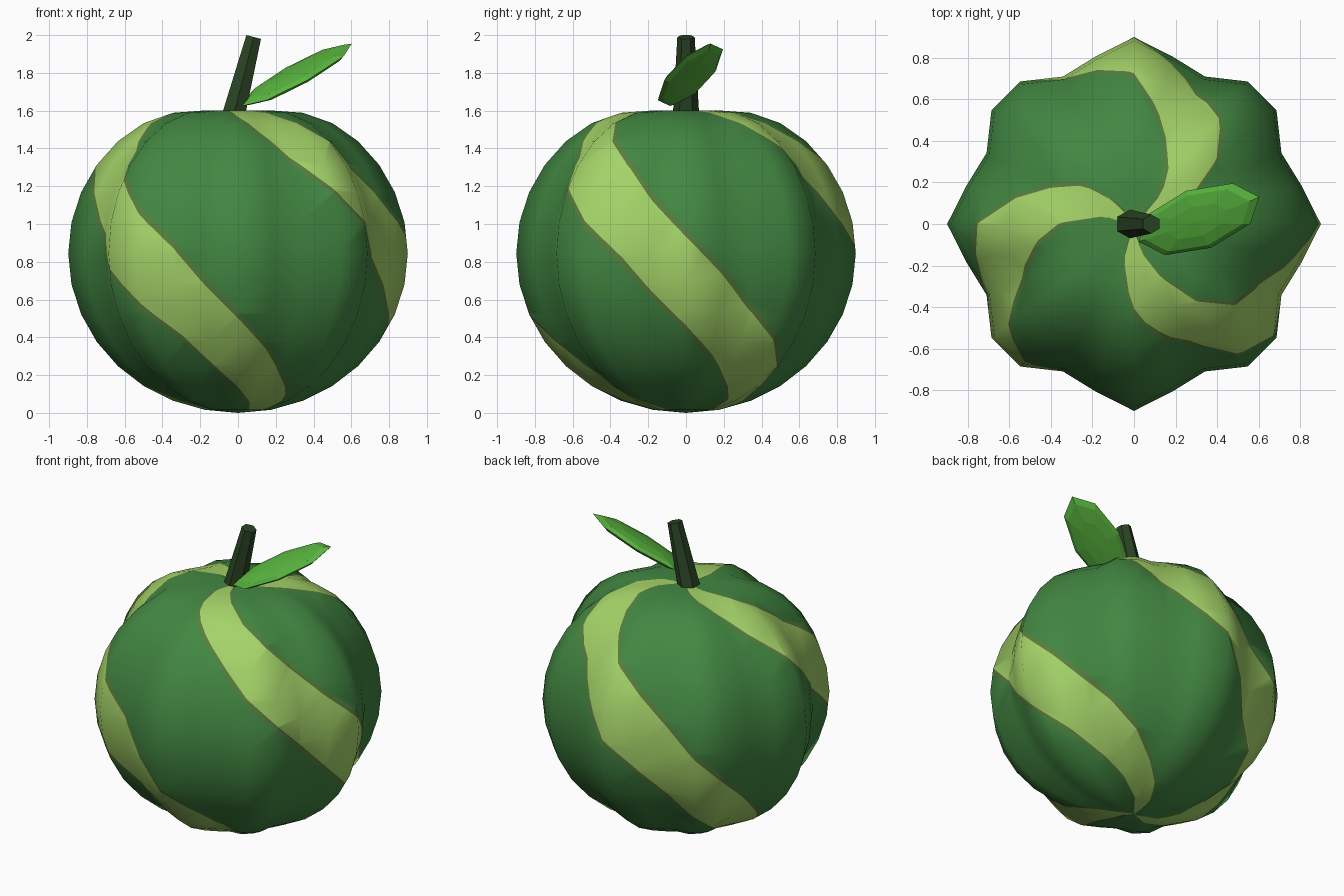
import bpy, bmesh, math
from mathutils import Vector, Matrix

if "Cube" in bpy.data.objects:
    bpy.data.objects.remove(bpy.data.objects["Cube"])


def material(name, srgb):
    m = bpy.data.materials.new(name)
    lin = [((c / 255 + 0.055) / 1.055) ** 2.4 for c in srgb]
    m.diffuse_color = (*lin, 1)
    m.use_nodes = True
    m.node_tree.nodes["Principled BSDF"].inputs["Base Color"].default_value = m.diffuse_color
    return m


RIND = material("dark green rind", (66, 135, 66))
STRIPE = material("light green stripe", (164, 211, 104))
EDGE = material("olive stripe edge", (92, 124, 62))
STEM = material("stem green", (42, 68, 36))
LEAF = material("leaf green", (88, 180, 62))


def make(name, bm, mats, smooth=False):
    bmesh.ops.recalc_face_normals(bm, faces=bm.faces[:])
    for f in bm.faces:
        f.smooth = smooth
    me = bpy.data.meshes.new(name)
    bm.to_mesh(me)
    bm.free()
    for m in mats:
        me.materials.append(m)
    ob = bpy.data.objects.new(name, me)
    bpy.context.collection.objects.link(ob)
    return ob


# --- Fruit body: lobed sphere with a flattened crown, cut along spiral stripes
SEG, RINGS = 28, 16


def body_point(i, j):
    a, p = math.tau * i / SEG, math.pi * j / RINGS
    r = 0.84 * (1 + 0.07 * math.cos(8 * a)) * math.sin(p)
    z = 0.845 + 0.845 * math.cos(p)
    if p < math.pi / 2:
        z -= 0.092 * math.exp(-(0.87 * math.sin(p)) ** 2 / 0.122)
    return Vector((r * math.cos(a), r * math.sin(a), z))


def clip(poly, level, sign):
    """Keep the part of the polygon where sign * (f - level) >= 0."""
    out = []
    for (f0, v0), (f1, v1) in zip(poly, poly[1:] + poly[:1]):
        d0, d1 = sign * (f0 - level), sign * (f1 - level)
        if d0 >= 0:
            out.append((f0, v0))
        if d0 * d1 < 0:
            out.append((level, v0.lerp(v1, d0 / (d0 - d1))))
    return out


# spiral value = azimuth - polar angle, in degrees; three stripes per turn
levels = [120 * k + o for k in range(-3, 4) for o in (0.5, 3.0, 36.0, 38.5)]
band_mat = (2, 1, 2, 0)  # edge, stripe, edge, rind

bm = bmesh.new()
for i in range(SEG):
    for j in range(RINGS):
        quad = [(360 * a / SEG - 180 * b / RINGS, body_point(a, b))
                for a, b in ((i, j), (i, j + 1), (i + 1, j + 1), (i + 1, j))]
        for n, (lo, hi) in enumerate(zip(levels, levels[1:])):
            part = clip(quad, lo, 1)
            part = clip(part, hi, -1) if part else part
            pts = []
            for _, v in part:
                if all((v - q).length > 1e-5 for q in pts):
                    pts.append(v)
            if len(pts) >= 3:
                face = bm.faces.new([bm.verts.new(v) for v in pts])
                face.material_index = band_mat[n % 4]
bmesh.ops.remove_doubles(bm, verts=bm.verts[:], dist=2e-5)
make("fruit_body", bm, [RIND, STRIPE, EDGE], smooth=True)

# --- Stem: tapered, leaning six-sided peg
base, tip = Vector((-0.025, 0, 1.57)), Vector((0.083, 0, 1.99))
axis = tip - base
bm = bmesh.new()
bmesh.ops.create_cone(bm, cap_ends=True, segments=6, radius1=0.07,
                      radius2=0.046, depth=axis.length)
if abs(max(v.co.x for v in bm.verts) - 0.07) < 1e-3:  # flat sides face +-x
    bmesh.ops.rotate(bm, verts=bm.verts[:], matrix=Matrix.Rotation(math.pi / 6, 3, 'Z'))
bmesh.ops.rotate(bm, verts=bm.verts[:],
                 matrix=Matrix.Rotation(math.atan2(axis.x, axis.z), 3, 'Y'))
bmesh.ops.translate(bm, verts=bm.verts[:], vec=(base + tip) / 2)
make("stem", bm, [STEM])

# --- Leaf: flattened low-poly ellipsoid, raised and turned outward
long_axis = Vector((0.29, 0.107, 0.165))
side_axis = Vector((-0.06, 0.137, 0.026))
thin_axis = long_axis.cross(side_axis).normalized() * 0.035
centre = Vector((0.312, 0.023, 1.79))
bm = bmesh.new()
bmesh.ops.create_uvsphere(bm, u_segments=8, v_segments=6, radius=1)
for v in bm.verts:
    v.co = centre + long_axis * v.co.x + side_axis * v.co.y + thin_axis * v.co.z
make("leaf", bm, [LEAF])
